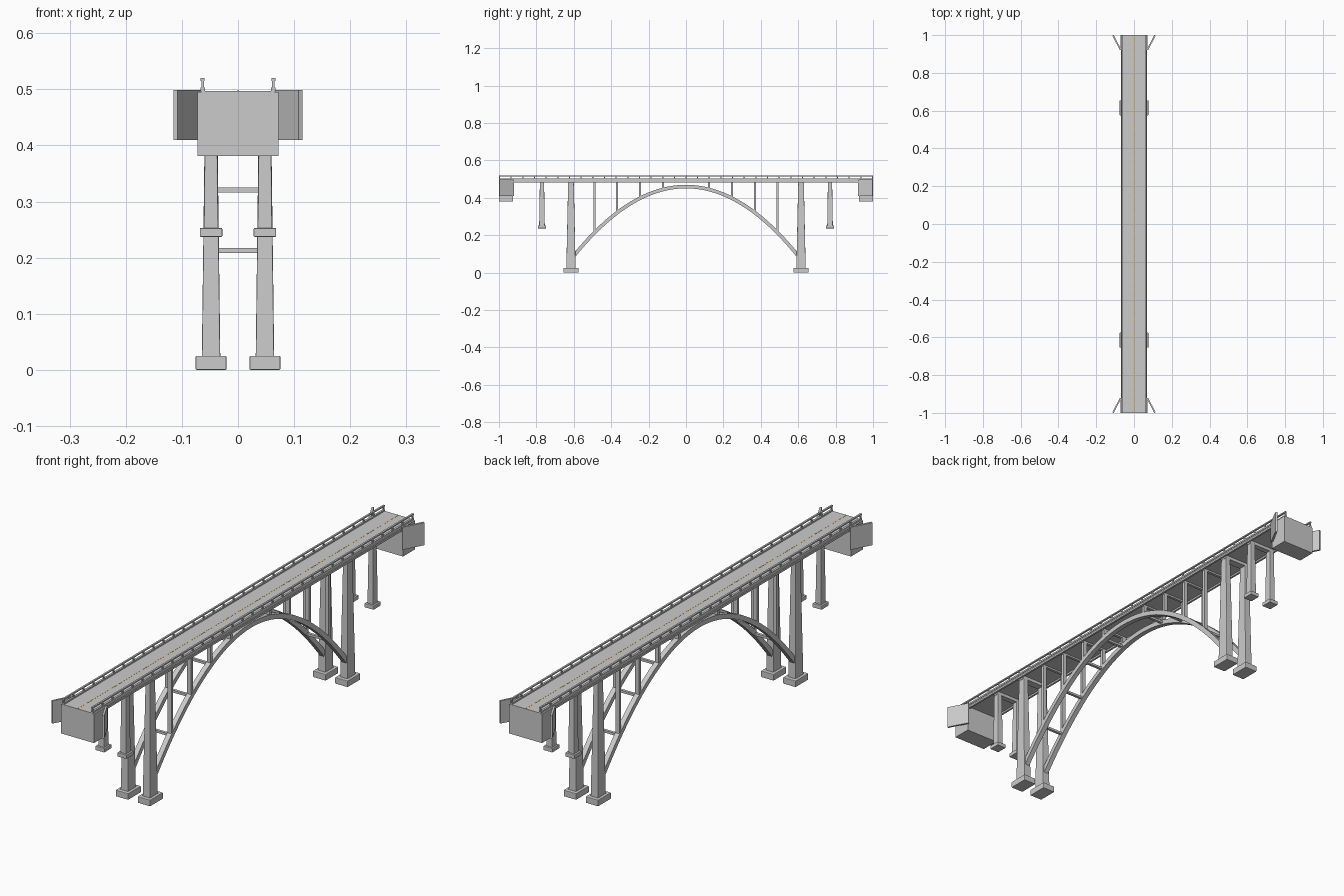
import bpy, bmesh, math
from mathutils import Matrix, Vector

if "Cube" in bpy.data.objects:
    bpy.data.objects.remove(bpy.data.objects["Cube"])

HALF = 1.0            # half length of the bridge
RIB_X = 0.048         # x of columns and arch ribs
POSTS_Y = (0.122, 0.245, 0.368, 0.49)


def arch_z(y):
    return 0.46 - 1.03 * y * y


def add_box(bm, lo, hi, taper=(1, 1), rot=0):
    """Box between two corners; taper scales the top face about its centre."""
    c = [(a + b) / 2 for a, b in zip(lo, hi)]
    s = [b - a for a, b in zip(lo, hi)]
    verts = bmesh.ops.create_cube(bm, size=1)["verts"]
    turn = Matrix.Rotation(rot, 3, 'Z')
    for v in verts:
        tx, ty = taper if v.co.z > 0 else (1, 1)
        p = Vector((v.co.x * s[0] * tx, v.co.y * s[1] * ty, v.co.z * s[2]))
        v.co = turn @ p + Vector(c)


def centred(bm, x, y, z0, z1, wx, wy, **kw):
    add_box(bm, (x - wx / 2, y - wy / 2, z0), (x + wx / 2, y + wy / 2, z1), **kw)


def finish(name, bm, bevel=0, color=None):
    bmesh.ops.recalc_face_normals(bm, faces=bm.faces)
    me = bpy.data.meshes.new(name)
    bm.to_mesh(me)
    bm.free()
    ob = bpy.data.objects.new(name, me)
    bpy.context.collection.objects.link(ob)
    if bevel:
        m = ob.modifiers.new("bevel", 'BEVEL')
        m.width, m.segments = bevel, 2
    if color:
        mat = bpy.data.materials.new(name)
        mat.diffuse_color = color
        mat.use_nodes = True
        mat.node_tree.nodes["Principled BSDF"].inputs["Base Color"].default_value = mat.diffuse_color
        me.materials.append(mat)
    return ob


SIDES = [(sx, sy) for sx in (-1, 1) for sy in (-1, 1)]

# Deck slab
bm = bmesh.new()
add_box(bm, (-0.065, -HALF, 0.488), (0.065, HALF, 0.497))
finish("deck", bm)

# Edge girders and curbs
bm = bmesh.new()
for s in (-1, 1):
    centred(bm, s * 0.0645, 0, 0.481, 0.489, 0.008, 2 * HALF)
finish("edge_girders", bm)
bm = bmesh.new()
for s in (-1, 1):
    centred(bm, s * 0.063, 0, 0.496, 0.503, 0.008, 2 * HALF)
finish("curbs", bm)

# Railings: posts and top rail
bm = bmesh.new()
n = 32
for s in (-1, 1):
    centred(bm, s * 0.063, 0, 0.515, 0.52, 0.007, 2 * HALF)
    for i in range(n + 1):
        y = -HALF + 0.003 + (2 * HALF - 0.006) * i / n
        centred(bm, s * 0.063, y, 0.5, 0.517, 0.004, 0.006)
finish("railings", bm)

# Dashed centre line
bm = bmesh.new()
for i in range(40):
    centred(bm, 0, -0.975 + i * 0.05, 0.4965, 0.4975, 0.003, 0.04)
finish("centre_line", bm, color=(0.8, 0.5, 0.1, 1))

# Abutments
bm = bmesh.new()
for s in (-1, 1):
    centred(bm, 0, s * 0.9625, 0.381, 0.495, 0.144, 0.075)
finish("abutments", bm)

# Splayed wing walls
bm = bmesh.new()
ang = math.atan2(0.042, 0.08)
for sx, sy in SIDES:
    centred(bm, sx * 0.091, sy * 0.96, 0.41, 0.499, 0.008, 0.088, rot=-sx * sy * ang)
finish("wing_walls", bm)

# Main piers with footings and caps
foot, col, cap = bmesh.new(), bmesh.new(), bmesh.new()
for sx, sy in SIDES:
    x, y = sx * RIB_X, sy * 0.615
    centred(foot, x, y, 0, 0.025, 0.055, 0.08)
    centred(col, x, y, 0.02, 0.487, 0.033, 0.05, taper=(0.64, 0.6))
    # approach piers
    x, y = sx * RIB_X, sy * 0.77
    centred(foot, x, y, 0.237, 0.253, 0.04, 0.045)
    centred(col, x, y, 0.25, 0.487, 0.026, 0.03, taper=(0.8, 0.75))
finish("footings", foot, 0.002)
finish("pier_columns", col, 0.002)
for sy in (-1, 1):
    centred(cap, 0, sy * 0.615, 0.475, 0.489, 0.12, 0.03)
    centred(cap, 0, sy * 0.77, 0.475, 0.489, 0.12, 0.022)
finish("pier_caps", cap)

# Arch ribs: rectangular section swept along the parabola
bm = bmesh.new()
steps, span, w, t = 48, 0.61, 0.02, 0.019
for sx in (-1, 1):
    prev = None
    for i in range(steps + 1):
        y = -span + 2 * span * i / steps
        nrm = Vector((0, 2.06 * y, 1)).normalized()
        c = Vector((sx * RIB_X, y, arch_z(y)))
        ring = [bm.verts.new(c + Vector((a * w / 2, 0, 0)) + nrm * b * t / 2)
                for a, b in ((-1, -1), (1, -1), (1, 1), (-1, 1))]
        if prev:
            for k in range(4):
                bm.faces.new((prev[k], prev[(k + 1) % 4], ring[(k + 1) % 4], ring[k]))
        if i in (0, steps):
            bm.faces.new(ring)
        prev = ring
rib = finish("arch_ribs", bm)
bpy.context.view_layer.objects.active = rib
rib.select_set(True)
bpy.ops.object.shade_smooth_by_angle(angle=math.radians(30))

# Spandrel posts, cross struts on the arch and floor beams
posts, struts, beams = bmesh.new(), bmesh.new(), bmesh.new()
for yy in POSTS_Y:
    for sy in (-1, 1):
        y, z = sy * yy, arch_z(yy)
        for sx in (-1, 1):
            centred(posts, sx * RIB_X, y, z, 0.487, 0.017, 0.011)
        centred(struts, 0, y, z - 0.0045, z + 0.0045, 2 * RIB_X, 0.011)
        centred(beams, 0, y, 0.481, 0.489, 0.125, 0.011)
finish("spandrel_posts", posts)
finish("arch_struts", struts)
finish("floor_beams", beams)
